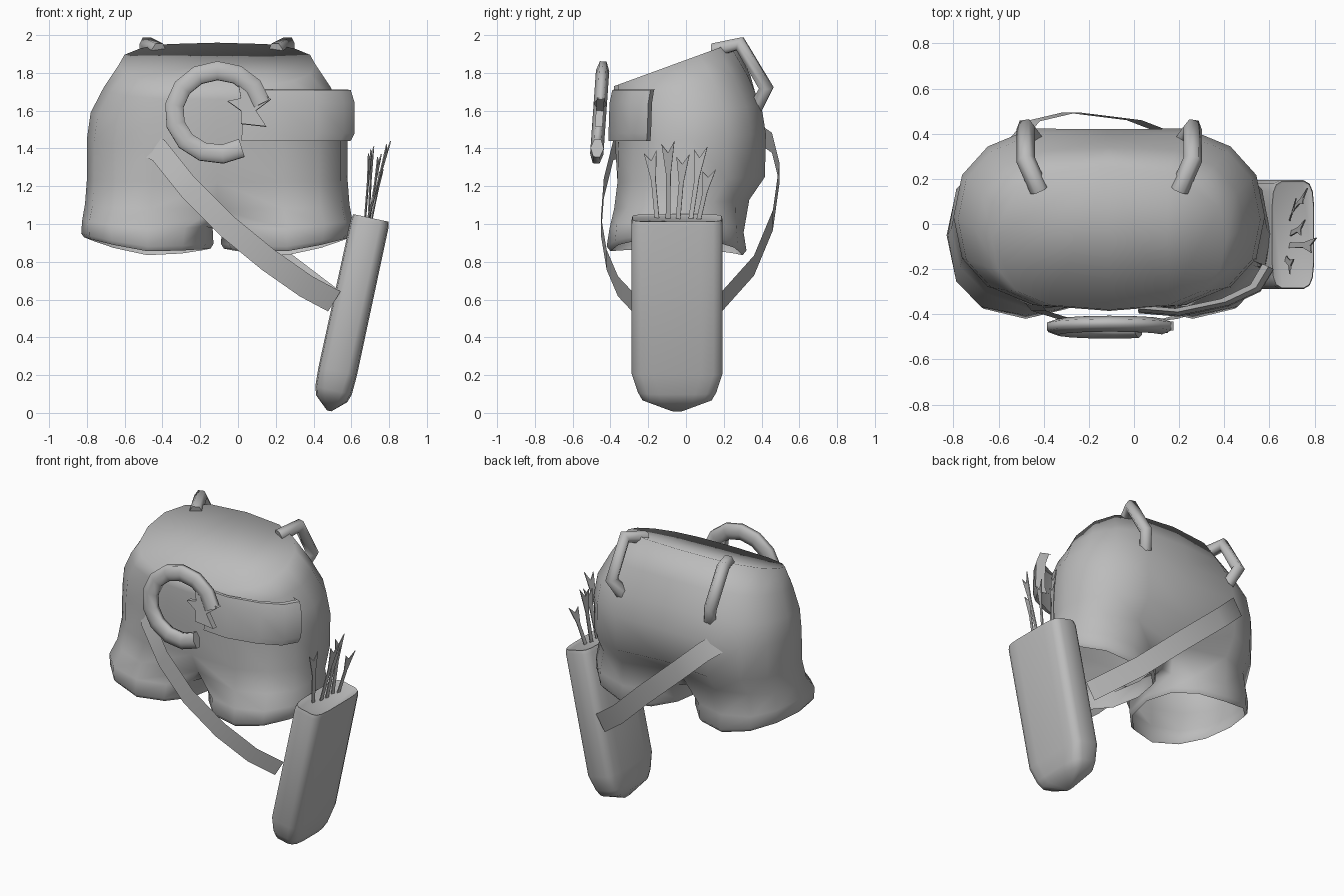
import bpy
import bmesh
from math import sin, cos, pi, radians
from mathutils import Vector

cube = bpy.data.objects.get("Cube")
if cube:
    bpy.data.objects.remove(cube, do_unlink=True)

GREY = (0.5, 0.5, 0.5, 1)
grey = bpy.data.materials.new("plain_grey")
grey.use_nodes = True
grey.diffuse_color = GREY
grey.node_tree.nodes["Principled BSDF"].inputs["Base Color"].default_value = GREY
CX = -0.11  # centre line of the shorts


def finish(bm, name, smooth=None):
    """Turn a bmesh into a named object, smooth below the given angle."""
    bmesh.ops.recalc_face_normals(bm, faces=bm.faces)
    mesh = bpy.data.meshes.new(name)
    bm.to_mesh(mesh)
    bm.free()
    mesh.materials.append(grey)
    ob = bpy.data.objects.new(name, mesh)
    bpy.context.collection.objects.link(ob)
    if smooth:
        bpy.ops.object.select_all(action="DESELECT")
        bpy.context.view_layer.objects.active = ob
        ob.select_set(True)
        bpy.ops.object.shade_smooth_by_angle(angle=radians(smooth))
    return ob


def thicken(ob, amount):
    mod = ob.modifiers.new("thickness", "SOLIDIFY")
    mod.thickness = amount
    mod.offset = 0


def bridge(bm, a, b, closed=True):
    n = len(a)
    for i in range(n if closed else n - 1):
        j = (i + 1) % n
        bm.faces.new((a[i], a[j], b[j], b[i]))


def power(v, p):
    return (1 if v >= 0 else -1) * abs(v) ** p


def tube(name, path, radius):
    curve = bpy.data.curves.new(name, "CURVE")
    curve.dimensions = "3D"
    curve.bevel_depth = radius
    curve.bevel_resolution = 1
    curve.use_fill_caps = True
    spline = curve.splines.new("POLY")
    spline.points.add(len(path) - 1)
    for point, co in zip(spline.points, path):
        point.co = (*co, 1)
    spline.use_smooth = True
    curve.materials.append(grey)
    ob = bpy.data.objects.new(name, curve)
    bpy.context.collection.objects.link(ob)
    return ob


# Shorts: half of the hips and one leg, mirrored
# half width, front y, back y, front z, back z, front groove, back groove
HIPS = [
    (0.52, -0.38, 0.25, 1.73, 1.96, 0, 0),
    (0.60, -0.385, 0.35, 1.66, 1.79, 0, 0.01),
    (0.67, -0.385, 0.425, 1.55, 1.63, 0, 0.04),
    (0.69, -0.385, 0.45, 1.42, 1.48, 0.01, 0.03),
    (0.69, -0.39, 0.445, 1.22, 1.25, 0.05, 0.06),
    (0.70, -0.405, 0.36, 1.08, 1.13, 0.13, 0.12),
]
bm = bmesh.new()
rings = []
for hw, yf, yb, zf, zb, front, back in HIPS:
    ring = []
    for i in range(9):
        a = pi * (i / 8 - 0.5)
        t = (power(sin(a), 0.85) + 1) / 2
        y = yf + (yb - yf) * t
        if i in (0, 8):
            y += front if i == 0 else -back
        ring.append(bm.verts.new((hw * power(max(cos(a), 0), 0.72) if 0 < i < 8 else 0,
                                  y, zf + (zb - zf) * t)))
    if rings:
        bridge(bm, rings[-1], ring, closed=False)
    rings.append(ring)
bm.faces.new(rings[0])
crotch = [bm.verts.new((0, y, z)) for y, z in ((0.14, 1.0), (-0.02, 0.97), (-0.16, 1.0))]
loop = rings[-1] + crotch
# half width, half depth, height, outward rise, roundness: thigh, hem, turned in lip
for hw, hd, z, rise, p in ((0.345, 0.355, 0.99, 0.03, 0.8),
                           (0.35, 0.37, 0.895, 0.055, 0.9),
                           (0.335, 0.35, 0.87, 0.06, 0.9)):
    ring = []
    for i in range(12):
        a = radians(-120 + 30 * i)
        c, s = cos(a), sin(a)
        ring.append(bm.verts.new((0.37 + hw * power(c, p), hd * power(s, p) - 0.05,
                                  z + rise * max(c, 0) - 0.035 * s * s * (1 if s > 0 else 0.4))))
    bridge(bm, loop, ring)
    loop = ring
shorts = finish(bm, "shorts", 100)
shorts.location.x = CX
mirror = shorts.modifiers.new("mirror", "MIRROR")
mirror.merge_threshold = 0.002

# Belt loops at the back of the waist
for side, label in ((1, "left"), (-1, "right")):
    tube("belt_loop_" + label,
         [(CX + side * x, y, z) for x, y, z in
          ((0.31, 0.15, 1.92), (0.37, 0.285, 1.955), (0.37, 0.425, 1.72), (0.33, 0.37, 1.62))], 0.042)

# Wide belt band round the left hip, its edges drawn in against the shorts
bm = bmesh.new()
BAND = ((0.02, -0.39), (0.2, -0.405), (0.42, -0.36), (0.56, -0.295), (0.618, -0.20), (0.56, -0.18))
rows = []
for z, pull, lean in ((1.712, 0.92, 0.015), (1.71, 0.965, 0.008), (1.64, 1, 0),
                      (1.48, 1, -0.005), (1.44, 0.965, -0.012), (1.44, 0.92, -0.005)):
    rows.append([bm.verts.new((x * pull, y * (0.5 + pull / 2) + lean, z)) for x, y in BAND])
    if len(rows) > 1:
        bridge(bm, rows[-2], rows[-1], closed=False)
finish(bm, "belt_band", 40)

# Horn shaped buckle: open ring with a forked tail
arc = []
for i in range(12):
    a = radians(-58 - 290 * i / 11)
    arc.append((0.235 * cos(a), 0, 0.222 * sin(a)))
buckle = tube("buckle_ring", arc, 0.057)
TAIL = ((0.10, 0.19), (0.17, 0.14), (0.28, 0.07), (0.20, 0.01), (0.255, -0.075),
        (0.12, -0.06), (0.12, 0.01), (0.05, 0.06), (0.12, 0.075))
bm = bmesh.new()
bm.faces.new([bm.verts.new((x, 0, z)) for x, z in TAIL])
tail = finish(bm, "buckle_tail")
thicken(tail, 0.04)
for ob in (buckle, tail):
    ob.location = (-0.105, -0.457, 1.59)
    ob.rotation_euler.x = radians(-4)
buckle.scale.y = 0.62

# Shoulder strap slung round the hips to the quiver
STRAP = ((0.51, -0.285, 0.59), (0.36, -0.36, 0.67), (0.16, -0.42, 0.81), (-0.06, -0.45, 0.99),
         (-0.26, -0.435, 1.19), (-0.42, -0.385, 1.39), (-0.58, -0.2, 1.47), (-0.66, 0.05, 1.53),
         (-0.58, 0.31, 1.53), (-0.45, 0.455, 1.43), (-0.28, 0.495, 1.27), (0.0, 0.46, 1.02),
         (0.26, 0.36, 0.78), (0.51, 0.19, 0.59))
half_width = Vector((0.033, 0, 0.053))
bm = bmesh.new()
edges = [[bm.verts.new(Vector(p) + s * half_width) for p in STRAP] for s in (-1, 1)]
bridge(bm, edges[0], edges[1], closed=False)
finish(bm, "strap", 40)

# Quiver: rounded box section with a tapered foot and a shallow sunken top
bm = bmesh.new()
last = None
for s, hx, hy, corner in ((-0.035, 0.012, 0.03, 0.5), (0.03, 0.085, 0.185, 0.5), (0.075, 0.1, 0.21, 0.5),
                          (0.18, 0.105, 0.243, 0.4), (0.985, 0.103, 0.243, 0.4),
                          (1.01, 0.095, 0.238, 0.4), (1.005, 0.088, 0.228, 0.4)):
    ring = [bm.verts.new((hx * power(cos(a), corner), hy * power(sin(a), corner), s))
            for a in (2 * pi * (i + 0.5) / 16 for i in range(16))]
    if last:
        bridge(bm, last, ring)
    else:
        bm.faces.new(ring)
    last = ring
bm.faces.new(last)
quiver = finish(bm, "quiver", 50)
quiver.location = (0.49, -0.047, 0.045)
quiver.rotation_euler.y = radians(12.2)

# Arrows: thin shafts with notched flights
FLIGHT = ((-0.012, 0), (-0.01, 0.6), (-0.034, 0.96), (0, 0.86), (0.034, 1), (0.014, 0.6), (0.012, 0))
ARROWS = ((0.67, -0.15, 0.70, -0.19, 1.39), (0.68, -0.095, 0.80, -0.095, 1.44),
          (0.69, -0.045, 0.75, -0.015, 1.37), (0.69, 0.02, 0.71, 0.08, 1.41),
          (0.70, 0.06, 0.76, 0.125, 1.29))
for number, (x0, y0, x1, y1, top) in enumerate(ARROWS, 1):
    base = Vector((x0, y0, 0.99))
    axis = Vector((x1, y1, top)) - base
    across = Vector((0.25, 1, 0))
    bm = bmesh.new()
    bm.faces.new([bm.verts.new(base + across * u + axis * v) for u, v in FLIGHT])
    thicken(finish(bm, f"arrow_{number}"), 0.006)
